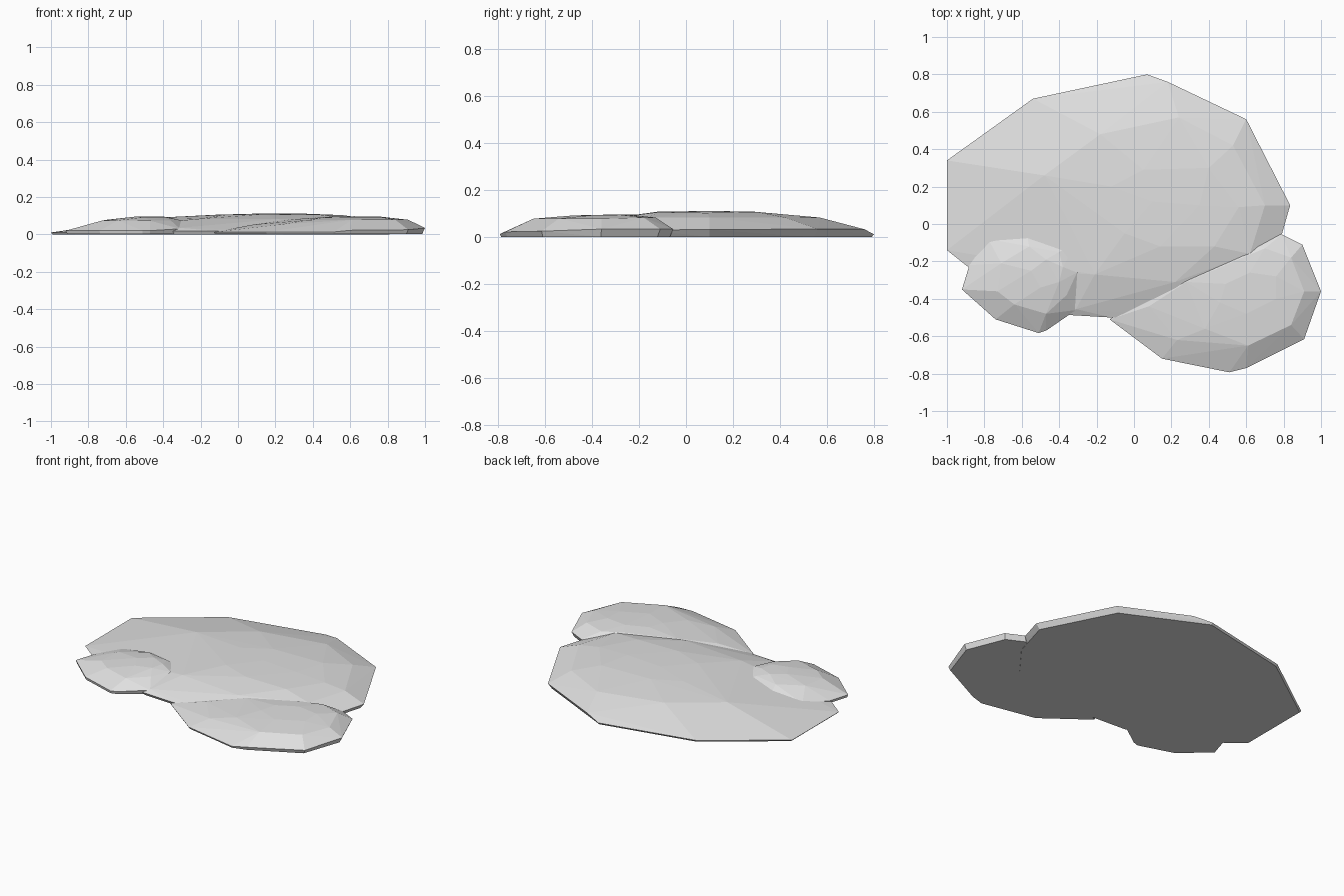
import bpy, bmesh

stone = bpy.data.materials.new("stone grey")
stone.diffuse_color = (0.75, 0.75, 0.75, 1)


def make_stone(name, rim, crown, base_scale, base_z):
    """Convex faceted slab: a rim, an inset flat base, and a low crown."""
    cx = sum(p[0] for p in rim) / len(rim)
    cy = sum(p[1] for p in rim) / len(rim)
    bm = bmesh.new()
    for p in rim + crown:
        bm.verts.new(p)
    # base inset more where the rim sits higher above the ground
    for x, y, z in rim:
        s = 1 - (1 - base_scale) * min(1, z / 0.03)
        bm.verts.new((cx + (x - cx) * s, cy + (y - cy) * s, base_z))
    hull = bmesh.ops.convex_hull(bm, input=bm.verts[:])
    loose = [v for v in bm.verts if not v.link_faces]
    bmesh.ops.delete(bm, geom=loose, context='VERTS')
    bmesh.ops.recalc_face_normals(bm, faces=bm.faces[:])
    mesh = bpy.data.meshes.new(name)
    bm.to_mesh(mesh)
    bm.free()
    mesh.materials.append(stone)
    ob = bpy.data.objects.new(name, mesh)
    bpy.context.collection.objects.link(ob)
    return ob


# Broad flat stone at the back
make_stone(
    "large_stone",
    [(-1, .34, .01), (-.54, .67, .012), (.07, .80, .012), (.18, .76, .033),
     (.60, .56, .034), (.835, .10, .032), (.76, -.16, .03), (.60, -.36, .025),
     (.25, -.49, .02), (-.12, -.50, .018), (-.34, -.487, .018),
     (-.88, -.235, .012), (-1, -.14, .01)],
    [(-.48, .26, .087), (-.18, .48, .088), (.24, .57, .083), (.53, .42, .084),
     (.70, .10, .083), (.62, -.16, .083), (.22, -.31, .082),
     (-.21, -.27, .083), (-.31, -.455, .035),
     (-.12, .20, .105), (.05, .29, .108), (.40, .30, .107), (.56, .09, .103),
     (.43, -.12, .106), (.14, -.12, .108), (-.05, -.05, .107),
     (.10, .12, .111), (.35, .10, .111)],
    0.97, 0.0)

# Small stone at the front left
make_stone(
    "small_stone",
    [(-.88, -.22, .02), (-.92, -.35, .02), (-.74, -.51, .02),
     (-.51, -.583, .02), (-.47, -.57, .02), (-.31, -.46, .03),
     (-.25, -.28, .03), (-.30, -.08, .03), (-.58, -.02, .03),
     (-.78, -.08, .03)],
    [(-.73, -.36, .073), (-.71, -.21, .077), (-.56, -.12, .080),
     (-.40, -.15, .080), (-.305, -.26, .075), (-.36, -.38, .075),
     (-.47, -.48, .073), (-.64, -.43, .075),
     (-.55, -.25, .095), (-.47, -.19, .096), (-.38, -.23, .094),
     (-.40, -.31, .094), (-.50, -.34, .093)],
    0.97, 0.002)

# Medium stone at the front right
make_stone(
    "medium_stone",
    [(-.13, -.51, .012), (.15, -.72, .013), (.51, -.793, .013),
     (.60, -.77, .022), (.91, -.615, .025), (1, -.36, .034),
     (.90, -.11, .034), (.79, -.055, .034), (.55, -.09, .034),
     (.18, -.27, .03)],
    [(.23, -.62, .053), (.38, -.56, .077), (.61, -.65, .078),
     (.84, -.54, .079), (.91, -.36, .078), (.84, -.18, .083),
     (.70, -.13, .083), (.58, -.18, .088), (.28, -.31, .080),
     (.08, -.44, .052),
     (.46, -.42, .091), (.60, -.48, .092), (.76, -.40, .093),
     (.76, -.28, .095), (.62, -.26, .097), (.49, -.32, .094)],
    0.965, 0.001)
